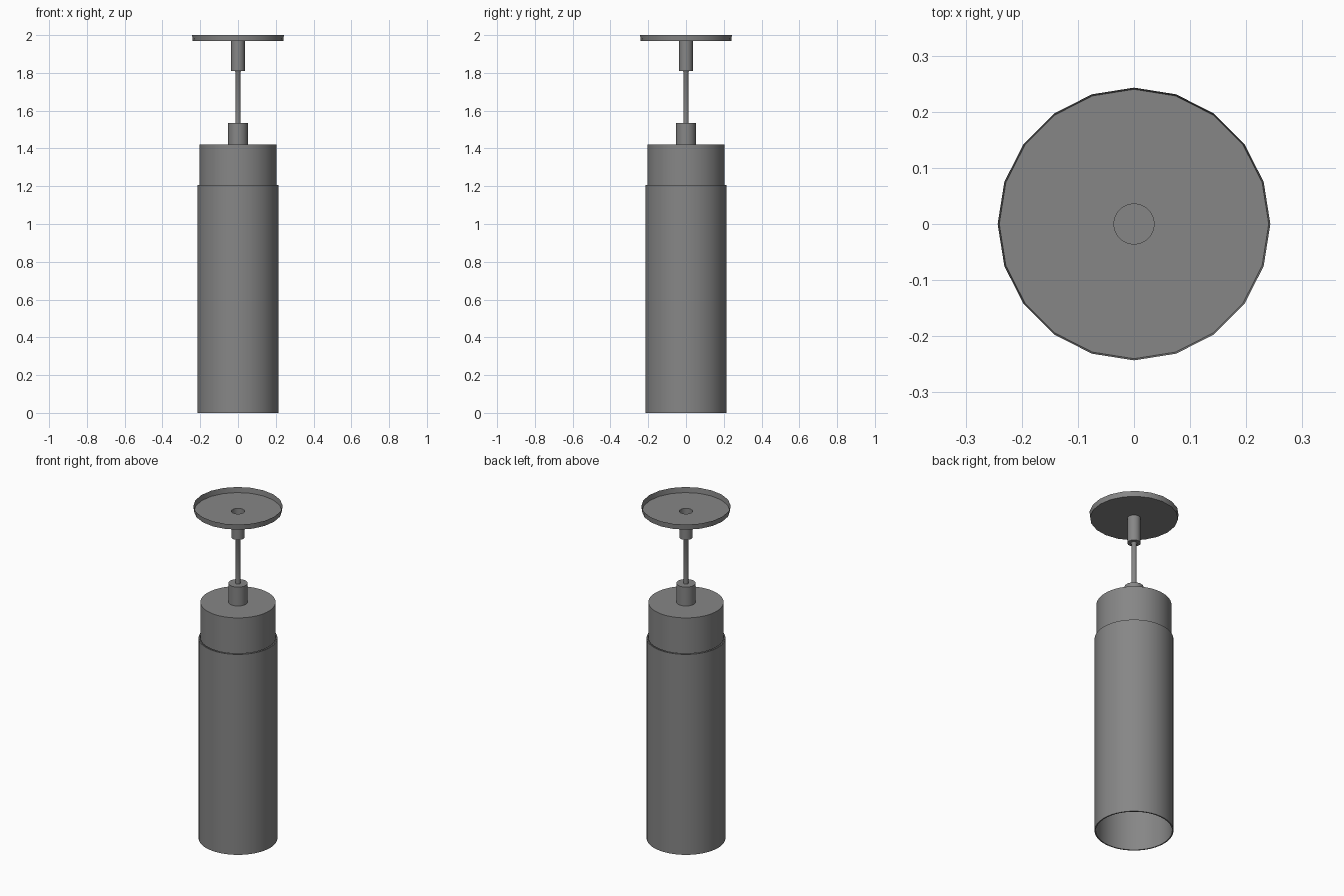
import bpy, bmesh, math

if "Cube" in bpy.data.objects:
    bpy.data.objects.remove(bpy.data.objects["Cube"])

# Dark grey finish shared by every part
finish = bpy.data.materials.new("dark_grey")
finish.diffuse_color = (0.24, 0.24, 0.24, 1)
finish.use_nodes = True
finish.node_tree.nodes["Principled BSDF"].inputs["Base Color"].default_value = finish.diffuse_color


def lathe(name, profile, sides=64, closed=False):
    """Revolve (radius, z) points about z; radius 0 makes a pole."""
    bm = bmesh.new()
    rings = []
    for r, z in profile:
        if r == 0:
            rings.append([bm.verts.new((0, 0, z))] * sides)
        else:
            rings.append([bm.verts.new((r * math.cos(2 * math.pi * i / sides),
                                        r * math.sin(2 * math.pi * i / sides), z))
                          for i in range(sides)])
    pairs = list(zip(rings, rings[1:]))
    if closed:
        pairs.append((rings[-1], rings[0]))
    for a, b in pairs:
        for i in range(sides):
            j = (i + 1) % sides
            bm.faces.new(list(dict.fromkeys((a[i], a[j], b[j], b[i]))))
    bmesh.ops.recalc_face_normals(bm, faces=bm.faces)
    mesh = bpy.data.meshes.new(name)
    bm.to_mesh(mesh)
    bm.free()
    mesh.materials.append(finish)
    obj = bpy.data.objects.new(name, mesh)
    bpy.context.collection.objects.link(obj)
    bpy.ops.object.select_all(action='DESELECT')
    obj.select_set(True)
    bpy.context.view_layer.objects.active = obj
    bpy.ops.object.shade_smooth_by_angle(angle=math.radians(35))
    return obj


# Ceiling canopy: shallow open dish with a central hole
lathe("ceiling_canopy", [(0.036, 1.968), (0.24, 1.968), (0.243, 2.0)], sides=20)

# Upper cord sleeve, open at the top and closed around the cord
lathe("upper_cord_sleeve", [(0.036, 1.968), (0.036, 1.811), (0.018, 1.811)])

# Hanging cord, flared where it meets the sleeve
lathe("cord", [(0, 1.53), (0.0145, 1.53), (0.0145, 1.806), (0.018, 1.811), (0, 1.811)])

# Lower cord sleeve
lathe("lower_cord_sleeve", [(0.052, 1.42), (0.052, 1.535), (0, 1.535)])

# Lamp cap
lathe("lamp_cap", [(0, 1.206), (0.205, 1.206), (0.205, 1.421), (0, 1.421)])

# Thin tubular shade, open at the bottom
lathe("shade_tube", [(0.215, 0), (0.215, 1.206), (0.208, 1.206), (0.208, 0)], closed=True)
